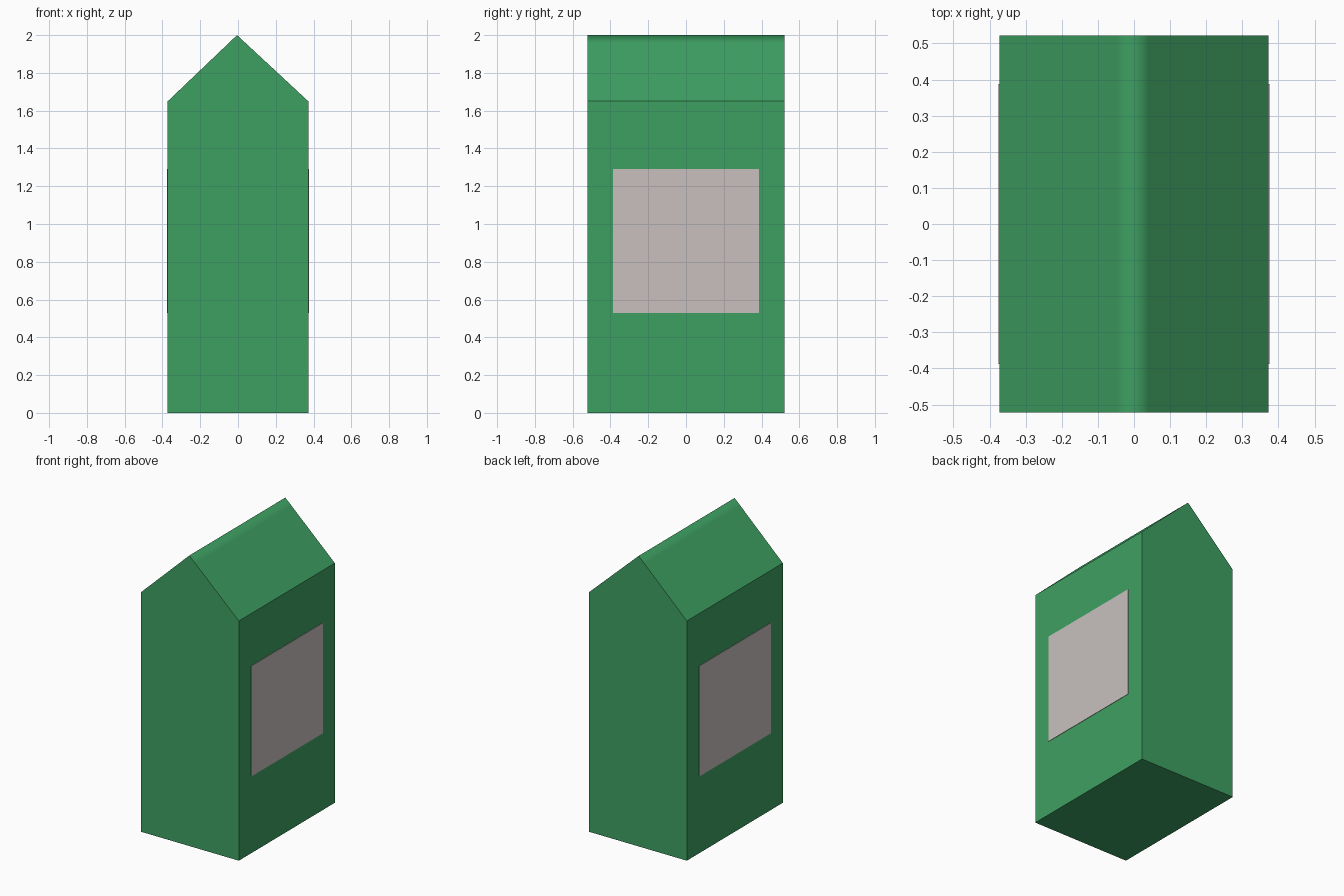
import bpy, bmesh

if "Cube" in bpy.data.objects:
    bpy.data.objects.remove(bpy.data.objects["Cube"])

def material(name, rgb):
    m = bpy.data.materials.new(name)
    m.diffuse_color = (*rgb, 1)
    m.use_nodes = True
    m.node_tree.nodes["Principled BSDF"].inputs["Base Color"].default_value = m.diffuse_color
    return m

def make_object(name, bm, mat):
    bmesh.ops.recalc_face_normals(bm, faces=bm.faces)
    mesh = bpy.data.meshes.new(name)
    bm.to_mesh(mesh)
    bm.free()
    mesh.materials.append(mat)
    ob = bpy.data.objects.new(name, mesh)
    bpy.context.collection.objects.link(ob)

green = material("green", (0.048, 0.352, 0.122))
pale = material("pale_grey", (0.578, 0.527, 0.515))

W, D, EAVE, TOP, RIDGE = 0.372, 0.522, 1.65, 2.0, -0.005

# Gabled body: front outline extruded to the back, support points beside the ridge
def on_roof(t, side):
    end = side * W
    return (RIDGE + (end - RIDGE) * t, TOP + (EAVE - TOP) * t)

profile = [(-W, 0), (W, 0), (W, EAVE), on_roof(0.12, 1), (RIDGE, TOP),
           on_roof(0.12, -1), (-W, EAVE)]
bm = bmesh.new()
front = bm.faces.new([bm.verts.new((x, -D, z)) for x, z in profile])
ext = bmesh.ops.extrude_face_region(bm, geom=[front], use_keep_orig=True)
bmesh.ops.translate(bm, vec=(0, 2 * D, 0),
                    verts=[v for v in ext["geom"] if isinstance(v, bmesh.types.BMVert)])
bmesh.ops.recalc_face_normals(bm, faces=bm.faces)

# Soft shading across the ridge only, all other edges crisp
for f in bm.faces:
    f.smooth = f.normal.z > 0.3
for e in bm.edges:
    e.smooth = all(f.smooth for f in e.link_faces)
make_object("body", bm, green)

# Thin rectangular panels on both sides
for side, name in ((1, "right_panel"), (-1, "left_panel")):
    bm = bmesh.new()
    bmesh.ops.create_cube(bm, size=1)
    bmesh.ops.scale(bm, vec=(0.013, 0.775, 0.76), verts=bm.verts)
    bmesh.ops.translate(bm, vec=(side * (W - 0.0035), 0, 0.91), verts=bm.verts)
    make_object(name, bm, pale)
